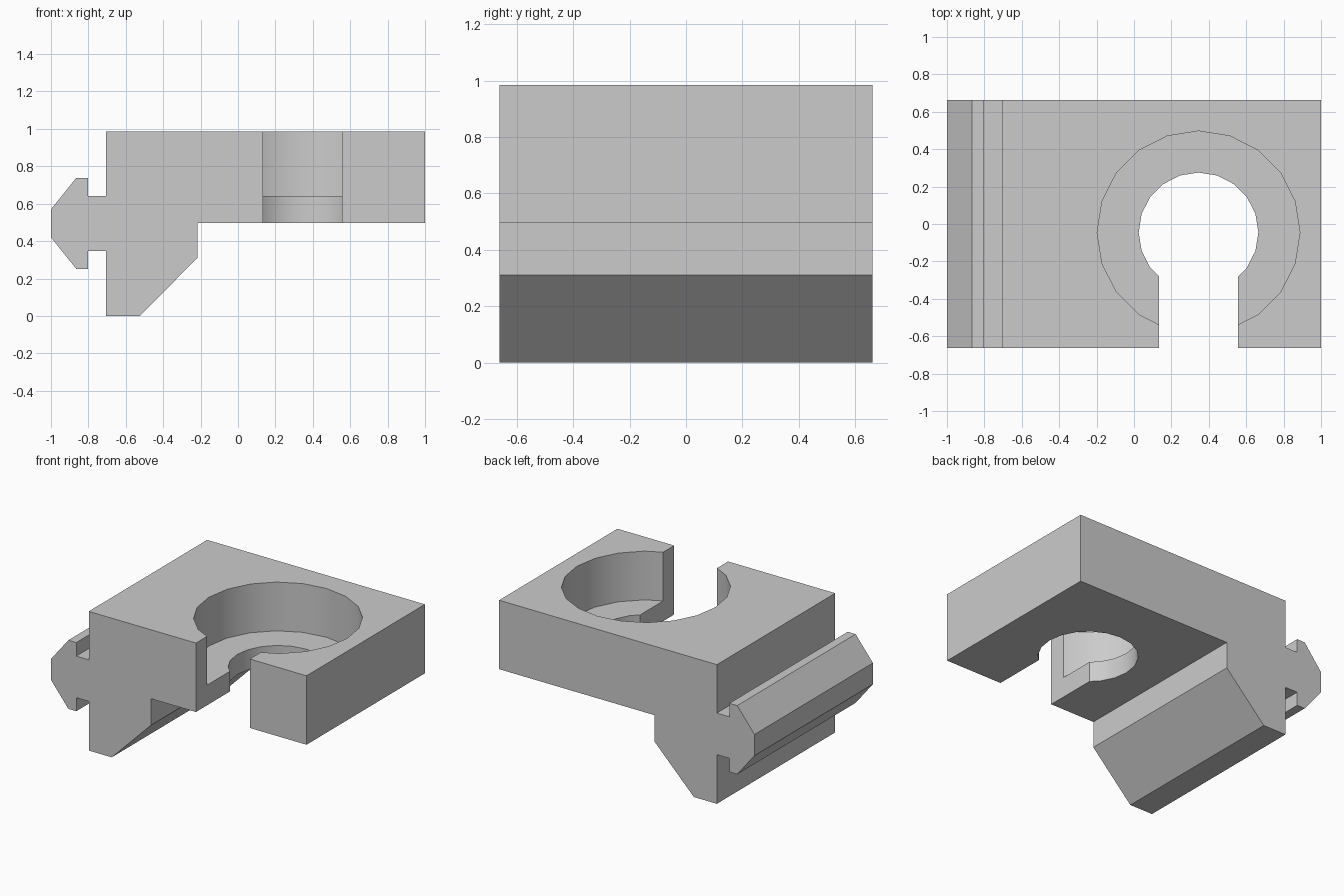
import bpy
import bmesh
from math import radians
from mathutils import Matrix

if "Cube" in bpy.data.objects:
    bpy.data.objects.remove(bpy.data.objects["Cube"])

HALF_DEPTH = 0.662
CENTRE = (0.345, -0.045)
FLOOR = 0.64

grey = bpy.data.materials.new("light_grey")
grey.use_nodes = True
colour = (0.6, 0.6, 0.6, 1)
grey.diffuse_color = colour
grey.node_tree.nodes["Principled BSDF"].inputs["Base Color"].default_value = colour


def finish(name, bm):
    bmesh.ops.recalc_face_normals(bm, faces=bm.faces)
    mesh = bpy.data.meshes.new(name)
    bm.to_mesh(mesh)
    bm.free()
    mesh.materials.append(grey)
    obj = bpy.data.objects.new(name, mesh)
    bpy.context.collection.objects.link(obj)
    return obj


def extrude_profile(name, points):
    bm = bmesh.new()
    face = bm.faces.new([bm.verts.new((x, -HALF_DEPTH, z)) for x, z in points])
    moved = bmesh.ops.extrude_face_region(bm, geom=[face])["geom"]
    verts = [v for v in moved if isinstance(v, bmesh.types.BMVert)]
    bmesh.ops.translate(bm, verts=verts, vec=(0, 2 * HALF_DEPTH, 0))
    return finish(name, bm)


def bore(name, radius, bottom, top):
    bm = bmesh.new()
    place = Matrix.Translation((*CENTRE, (bottom + top) / 2))
    bmesh.ops.create_cone(bm, cap_ends=True, segments=20, radius1=radius,
                          radius2=radius, depth=top - bottom, matrix=place)
    return finish(name, bm)


def slot(name, x0, x1, y0, y1, z0, z1):
    bm = bmesh.new()
    place = Matrix.Translation(((x0 + x1) / 2, (y0 + y1) / 2, (z0 + z1) / 2))
    size = Matrix.Diagonal((x1 - x0, y1 - y0, z1 - z0, 1))
    bmesh.ops.create_cube(bm, size=1, matrix=place @ size)
    return finish(name, bm)


# Body: block, chamfered foot and T-shaped side rail in one cross-section
bracket = extrude_profile("holder_bracket", [
    (-0.705, 0), (-0.525, 0), (-0.217, 0.31), (-0.217, 0.497),
    (1, 0.497), (1, 0.985), (-0.705, 0.985),
    (-0.705, 0.642), (-0.803, 0.642), (-0.803, 0.738), (-0.865, 0.738),
    (-1, 0.57), (-1, 0.42), (-0.865, 0.252), (-0.803, 0.252),
    (-0.803, 0.348), (-0.705, 0.348)])

# Stepped round seat and the slot opening to the front
cutters = [bore("seat_cutter", 0.542, FLOOR, 1.2),
           bore("through_hole_cutter", 0.32, 0.3, 1.1),
           slot("slot_cutter", 0.134, 0.556, -0.9, CENTRE[1], 0.2, 1.3)]

bpy.ops.object.select_all(action="DESELECT")
bpy.context.view_layer.objects.active = bracket
bracket.select_set(True)
for cutter in cutters:
    cutter.hide_render = True
    cut = bracket.modifiers.new(cutter.name, "BOOLEAN")
    cut.operation = "DIFFERENCE"
    cut.solver = "EXACT"
    cut.object = cutter
    bpy.ops.object.modifier_apply(modifier=cut.name)
    bpy.data.objects.remove(cutter)

bpy.ops.object.shade_smooth_by_angle(angle=radians(30))
